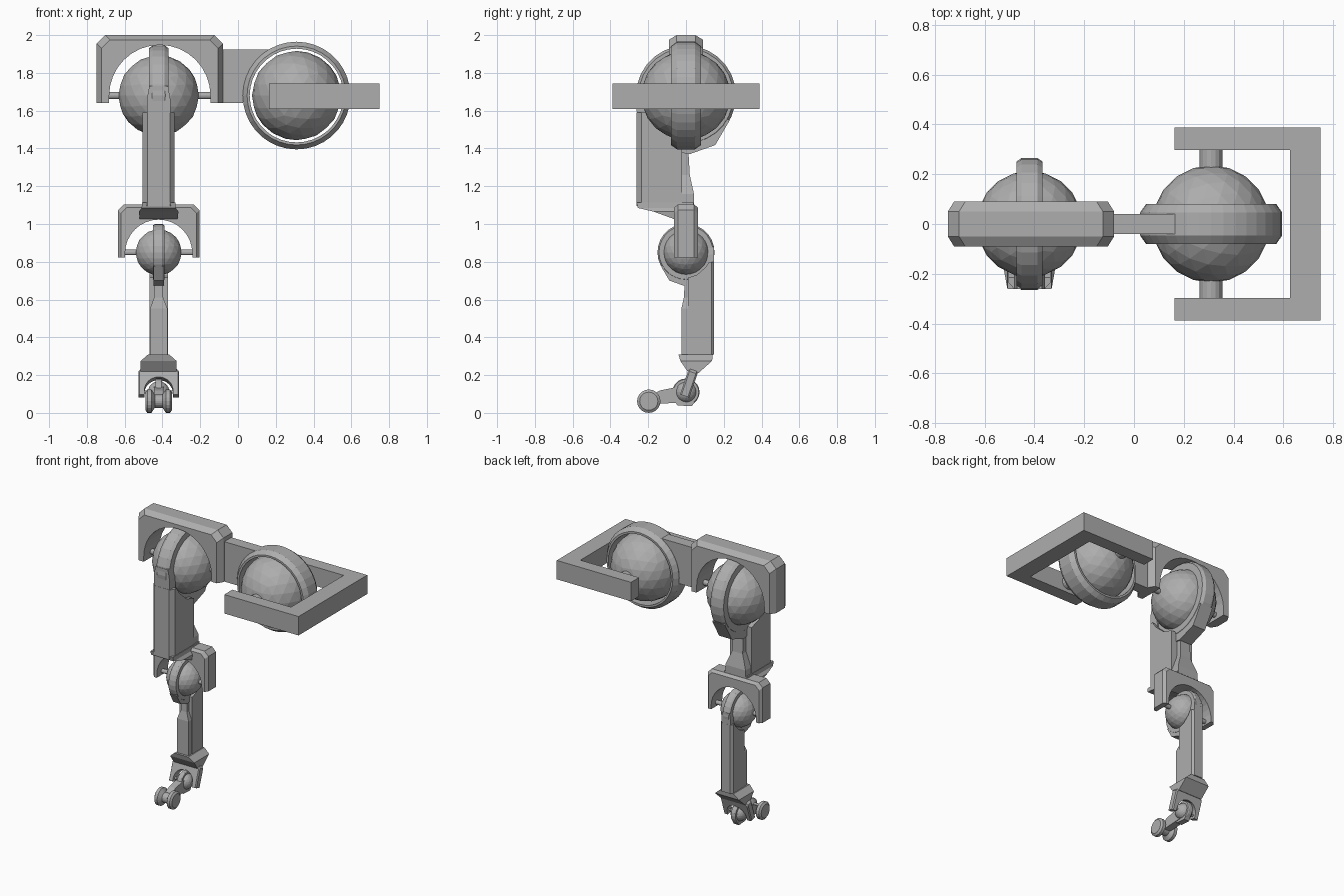
import bpy, bmesh, math
from mathutils import Vector, Matrix

if "Cube" in bpy.data.objects:
    bpy.data.objects.remove(bpy.data.objects["Cube"])

grey = bpy.data.materials.new("plain grey")
grey.diffuse_color = (0.42, 0.42, 0.42, 1)
grey.use_nodes = True
grey.node_tree.nodes["Principled BSDF"].inputs["Base Color"].default_value = grey.diffuse_color
LX = -0.42          # x of the leg's centre line


def finish(name, bm, matrix=None):
    bmesh.ops.recalc_face_normals(bm, faces=bm.faces)
    me = bpy.data.meshes.new(name)
    bm.to_mesh(me)
    bm.free()
    me.materials.append(grey)
    ob = bpy.data.objects.new(name, me)
    bpy.context.collection.objects.link(ob)
    if matrix is not None:
        ob.matrix_world = matrix
    return ob


def loft(name, sections, matrix=None, closed=False):
    """Skin equal-length loops of points; cap the ends unless closed."""
    bm = bmesh.new()
    rows = [[bm.verts.new(p) for p in s] for s in sections]
    n = len(rows[0])
    pairs = list(zip(rows, rows[1:])) + ([(rows[-1], rows[0])] if closed else [])
    for a, b in pairs:
        for i in range(n):
            j = (i + 1) % n
            bm.faces.new((a[i], a[j], b[j], b[i]))
    if not closed:
        bm.faces.new(rows[0])
        bm.faces.new(rows[-1])
    return finish(name, bm, matrix)


def slab(x0, x1, y0, y1, z):
    return [(x0, y0, z), (x1, y0, z), (x1, y1, z), (x0, y1, z)]


def box(name, x0, x1, y0, y1, z0, z1, matrix=None):
    return loft(name, [slab(x0, x1, y0, y1, z0), slab(x0, x1, y0, y1, z1)], matrix)


def side_prism(name, pts, half, matrix=None):
    """Extrude a (y, z) outline across x."""
    return loft(name, [[(x, y, z) for y, z in pts] for x in (-half, half)], matrix)


def ball(name, loc, r):
    bm = bmesh.new()
    bmesh.ops.create_icosphere(bm, subdivisions=3, radius=r)
    return finish(name, bm, Matrix.Translation(loc))


def turn(axis, r, a, h):
    c, s = r * math.cos(a), r * math.sin(a)
    return (h, c, s) if axis == 'X' else (c, h, s)


def ring(name, loc, axis, r_in, r_out, half, bevel, seg=32):
    """Band with chamfered outer edges around the given axis."""
    prof = [(r_in, -half), (r_out - bevel * .7, -half), (r_out, -half + bevel),
            (r_out, half - bevel), (r_out - bevel * .7, half), (r_in, half)]
    secs = [[turn(axis, r, i * math.tau / seg, h) for r, h in prof] for i in range(seg)]
    return loft(name, secs, Matrix.Translation(loc), closed=True)


def rod(name, loc, axis, steps, seg=16):
    """Turned solid; steps are (offset along axis, radius)."""
    secs = [[turn(axis, r, i * math.tau / seg, h) for i in range(seg)] for h, r in steps]
    return loft(name, secs, Matrix.Translation(loc))


def yoke(name, matrix, w, top, bot, r, depth, c, inset, bev):
    """Arched bracket around a joint, with chamfered outer edges."""
    def outline(d, y):
        W, T = w - d, top - d
        pts = [(-W, bot), (-W, T - c), (c - W, T), (W - c, T), (W, T - c), (W, bot), (r, bot)]
        pts += [(r * math.cos(i * math.pi / 16), r * math.sin(i * math.pi / 16)) for i in range(17)]
        pts += [(-r, bot)]
        return [(x, y, z) for x, z in pts]
    loft(name, [outline(inset, -depth), outline(0, bev - depth),
                outline(0, depth - bev), outline(inset, depth)], matrix)


def limb(name, cz, s, flip, length):
    """Ball joint with its band, limb box, spine and rear heel, in thigh-sized units."""
    m = Matrix.Translation((LX, 0, cz)) @ Matrix.Diagonal((s, s * flip, s, 1))
    ball(name + "_ball", (LX, 0, cz), .213 * s)
    ring(name + "_band", (LX, 0, cz), 'X', .205 * s, .265 * s, .052 * s, .02 * s, 28)

    # main box, hollowed at the top to hug the ball, slightly narrower at its outer face
    back = [(-.02, -.30), (-.02, -.235), (-.1, -.21), (-.18, -.14), (-.215, -.09)]
    pts = [(-.262, -.09), (-.262, -length), (-.02, -length - .02)] + back
    narrow = [(-.235 if y < -.25 else y, z) for y, z in pts]
    loft(name + "_box", [[(-.085, y, z) for y, z in narrow], [(-.06, y, z) for y, z in pts],
                         [(.06, y, z) for y, z in pts], [(.085, y, z) for y, z in narrow]], m)

    # narrow upper tongue in front of the ball
    loft(name + "_tongue", [slab(-.062, .062, -.26, -.19, -.12), slab(-.062, .062, -.262, -.2, -.02),
                            slab(-.05, .05, -.262, -.21, .05)], m)

    # spine that widens towards the lower end
    loft(name + "_spine", [slab(-.04, .04, -.06, .012, -.28), slab(-.042, .042, -.06, .02, -.42),
                           slab(-.08, .08, -.06, .042, -.52), slab(-.08, .08, -.06, .042, -length)], m)

    # angular heel under the band
    side_prism(name + "_heel", [(-.04, -.30), (.02, -.31), (.155, -.262), (.232, -.13),
                                (.20, -.12), (.12, -.2), (0, -.235), (-.04, -.23)], .05 * s / s, m)


def pins(name, loc, a, b, r):
    for side, d in (("left", -1), ("right", 1)):
        rod(f"{name}_{side}", loc, 'X', [(d * a, r), (d * b, r)], 12)


# pelvis: U bracket, axles, ball, ring
u = [(.163, -.388), (.75, -.388), (.75, .388), (.163, .388),
     (.163, .297), (.627, .297), (.627, -.297), (.163, -.297)]
loft("pelvis_bracket", [[(x, y, z) for x, y in u] for z in (1.61, 1.745)])
for side, d in (("front", -1), ("back", 1)):
    rod("pelvis_axle_" + side, (.31, 0, 1.68), 'Y', [(d * .2, .046), (d * .31, .046)])
ball("pelvis_ball", (.31, 0, 1.68), .236)
ring("pelvis_ring", (.31, 0, 1.68), 'Y', .248, .285, .08, .033, 36)

# link plate between ring and hip yoke
link = [(-.1, 1.64), (.024, 1.64), (.05, 1.68), (.08, 1.83), (.166, 1.925), (-.1, 1.925)]
loft("hip_link", [[(x, y, z) for x, z in link] for y in (-.04, .04)])

# hip and thigh
yoke("hip_yoke", Matrix.Translation((-.414, 0, 1.68)), .334, .32, -.04, .268, .09, .045, .025, .04)
pins("hip_pin", (LX, 0, 1.68), .19, .30, .019)
limb("thigh", 1.68, 1.0, 1, .585)
loft("thigh_flange", [slab(LX - .088, LX + .088, -.262, .04, 1.115),
                      slab(LX - .09, LX + .09, -.255, .04, 1.085),
                      slab(LX - .105, LX + .105, -.17, .04, 1.065),
                      slab(LX - .1, LX + .1, -.06, .04, 1.025)])

# knee and shin
yoke("knee_yoke", Matrix.Translation((LX, 0, .845)), .216, .258, -.022, .178, .063, .03, .016, .02)
pins("knee_pin", (LX, 0, .85), .11, .20, .015)
limb("shin", .85, .57, -1, .95)
loft("shin_flange", [slab(LX - .055, LX + .055, -.04, .142, .31),
                     slab(LX - .095, LX + .095, -.03, .138, .275),
                     slab(LX - .095, LX + .095, .015, .065, .21)])

# ankle yoke, tilted back at the top
ankle = Vector((LX, 0, .11))
tilt = Matrix.Translation(ankle) @ Matrix.Rotation(-.33, 4, 'X')
yoke("ankle_yoke", tilt, .108, .125, -.022, .076, .026, .015, .006, .008)
pins("ankle_pin", ankle, .045, .09, .008)
ball("ankle_ball", ankle, .057)
ring("ankle_band", ankle, 'X', .053, .072, .018, .006, 20)

# foot: cup, arm and twin rollers
side_prism("ankle_cup", [(-.06, .06), (-.045, .04), (.03, .035), (.045, .055), (.02, .065), (-.03, .07)],
           .02, Matrix.Translation((LX, 0, 0)))
side_prism("foot_arm", [(0, .06), (-.03, .055), (-.19, .045), (-.2, .085), (-.14, .118), (-.035, .14), (0, .13)],
           .025, Matrix.Translation((LX, 0, 0)))
rod("foot_rollers", (LX, -.197, .062), 'X',
    [(-.07, .048), (-.06, .062), (-.038, .062), (-.03, .05), (-.02, .035),
     (.02, .035), (.03, .05), (.038, .062), (.06, .062), (.07, .048)], 20)
